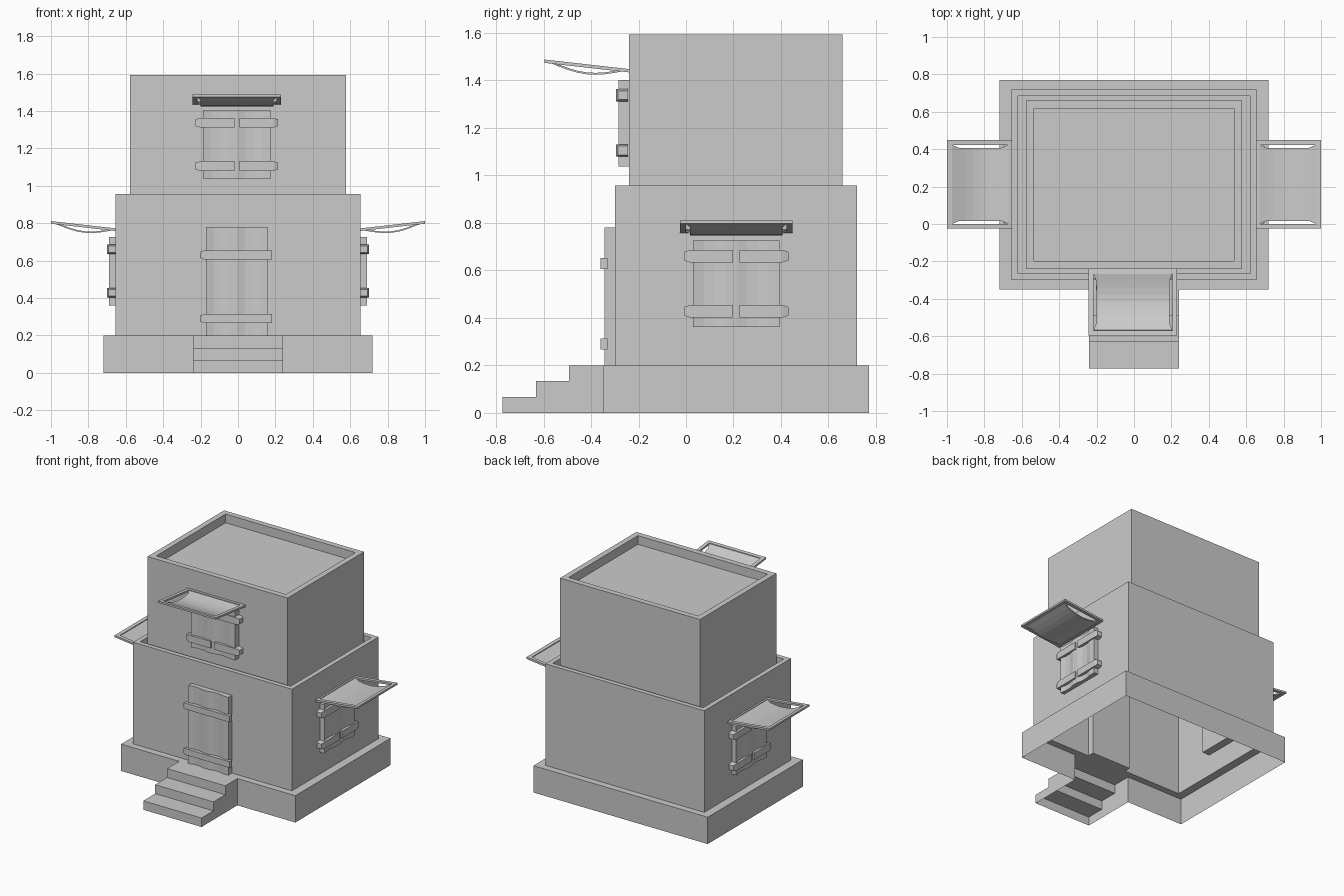
import bpy, bmesh, math
from mathutils import Matrix

cube = bpy.data.objects.get("Cube")
if cube:
    bpy.data.objects.remove(cube, do_unlink=True)

plaster = bpy.data.materials.new("light_grey")
plaster.use_nodes = True
GREY = (0.6, 0.6, 0.6, 1)
plaster.diffuse_color = GREY
plaster.node_tree.nodes["Principled BSDF"].inputs["Base Color"].default_value = GREY


def finish(name, bm, place=None):
    """Turn a bmesh into a placed, flat shaded object."""
    bmesh.ops.recalc_face_normals(bm, faces=bm.faces)
    mesh = bpy.data.meshes.new(name)
    bm.to_mesh(mesh)
    bm.free()
    mesh.materials.append(plaster)
    obj = bpy.data.objects.new(name, mesh)
    bpy.context.collection.objects.link(obj)
    if place:
        obj.matrix_world = place
    return obj


def skin(bm, loops, cap_start=False, cap_end=False):
    """Join closed loops of points with quads."""
    rings = [[bm.verts.new(p) for p in loop] for loop in loops]
    for a, b in zip(rings, rings[1:]):
        for i in range(len(a)):
            j = (i + 1) % len(a)
            bm.faces.new((a[i], a[j], b[j], b[i]))
    if cap_start:
        bm.faces.new(rings[0])
    if cap_end:
        bm.faces.new(rings[-1])


def rect(hx, hy, z):
    cy = 0.21
    return [(-hx, cy - hy, z), (hx, cy - hy, z), (hx, cy + hy, z), (-hx, cy + hy, z)]


# Plinth: open below, with a gap in its front behind the steps
STEP_X = 0.24
bm = bmesh.new()
skin(bm, [rect(0.718, 0.56, 0), rect(0.718, 0.56, 0.2), rect(0.655, 0.51, 0.2)])
for side in (-STEP_X, STEP_X):
    bmesh.ops.bisect_plane(bm, geom=bm.verts[:] + bm.edges[:] + bm.faces[:],
                           plane_co=(side, 0, 0), plane_no=(1, 0, 0))
gap = [f for f in bm.faces if abs(f.calc_center_median().x) < 0.1
       and f.calc_center_median().y < -0.345]
bmesh.ops.delete(bm, geom=gap, context='FACES')
finish("plinth", bm)


# Storeys: open shells with a parapet and a sunken roof
def storey(name, hx, hy, bottom, top, rim):
    bm = bmesh.new()
    deck = top - 0.065
    skin(bm, [rect(hx, hy, bottom), rect(hx, hy, top),
              rect(hx - rim, hy - rim, top), rect(hx - rim, hy - rim, deck)], cap_end=True)
    finish(name, bm)


storey("lower_storey", 0.655, 0.51, 0.2, 0.957, 0.035)
storey("upper_storey", 0.577, 0.45, 0.89, 1.593, 0.042)

# Steps: hollow from below and behind
profile = [(-0.772, 0)]
for i in range(3):
    y = -0.772 + 0.14 * i
    z = 0.2 * (i + 1) / 3
    profile += [(y, z), (y + 0.14, z)]
profile[-1] = (-0.35, 0.2)
profile.append((-0.35, 0))
bm = bmesh.new()
sides = [[bm.verts.new((x, y, z)) for y, z in profile] for x in (-STEP_X, STEP_X)]
for side in sides:
    bm.faces.new(side)
for i in range(len(profile) - 2):
    bm.faces.new((sides[0][i], sides[0][i + 1], sides[1][i + 1], sides[1][i]))
finish("front_steps", bm)


# Rippled plank panel; local -y points out of the wall
def panel(name, place, half_width, z0, z1, front, back):
    count = 8
    ripple = (0, 1, 1, 0)
    outline = []
    for i in range(count + 1):
        x = -half_width + 2 * half_width * i / count
        outline.append((x, -front + 0.01 * ripple[i % 4]))
    outline += [(half_width, back), (-half_width, back)]
    bm = bmesh.new()
    skin(bm, [[(x, y, z) for x, y in outline] for z in (z0, z1)], True, True)
    finish(name, bm, place)


# Strap across the planks, with a tapered hinge end at x1
def strap(name, place, x0, x1, tip, z, front, back, half=0.026):
    def section(x, f, h):
        return [(x, -f, z - h), (x, -back, z - h), (x, -back, z + h), (x, -f, z + h)]
    bm = bmesh.new()
    skin(bm, [section(x0, front, half), section(x1, front, half),
              section(x1 + tip, front - 0.008, half * 0.7)], True, True)
    finish(name, bm, place)


# Awning: tilted frame holding a sagging, pinched sheet
def awning(name, place, half_width, z, reach):
    rise = 0.04
    rail = 0.026

    def height(d):
        return z + rise * d / reach

    def frame_loop(inset, dz):
        w = half_width - inset
        return [(x, -d, height(d) + dz) for x, d in
                ((-w, inset), (w, inset), (w, reach - inset), (-w, reach - inset))]
    bm = bmesh.new()
    loops = [frame_loop(0, -0.006), frame_loop(0, 0.008),
             frame_loop(rail, 0.008), frame_loop(rail, -0.006)]
    skin(bm, loops + [loops[0]])
    bmesh.ops.remove_doubles(bm, verts=bm.verts, dist=0.0001)
    finish(name + "_frame", bm, place)

    bm = bmesh.new()
    rows = []
    steps = 8
    for i in range(steps + 1):
        s = i / steps
        d = rail + s * (reach - 2 * rail)
        w = half_width - rail - 0.016 * min(1, 8 * s, 8 * (1 - s))
        sag = 0.03 * math.sin(math.pi * s)
        rows.append([bm.verts.new((x, -d, height(d) - sag)) for x in (-w, w)])
    for a, b in zip(rows, rows[1:]):
        bm.faces.new((a[0], a[1], b[1], b[0]))
    sheet = finish(name + "_sheet", bm, place)
    thick = sheet.modifiers.new("thickness", 'SOLIDIFY')
    thick.thickness = 0.008
    thick.offset = 0


# Shuttered windows, each under an awning
def window(name, place):
    panel(name + "_shutters", place, 0.182, -0.182, 0.182, 0.045, 0.05)
    for label, z in (("lower", -0.115), ("upper", 0.117)):
        for side, sx in (("right", -1), ("left", 1)):
            flip = place @ Matrix.Diagonal((sx, 1, 1, 1))
            strap(f"{name}_{label}_{side}_strap", flip, 0.014, 0.195, 0.025, z, 0.055, 0.005)
    awning(name + "_awning", place, 0.237, 0.22, 0.355)


window("front_window", Matrix.Translation((-0.006, -0.24, 1.22)))
for name, sx in (("left_window", 1), ("right_window", -1)):
    window(name, Matrix.Translation((0.645 * sx, 0.212, 0.543))
           @ Matrix.Rotation(sx * math.pi / 2, 4, 'Z'))

# Front door with two straps
door = Matrix.Translation((-0.005, -0.3, 0.2))
panel("front_door", door, 0.165, 0, 0.58, 0.043, 0.05)
mirrored = door @ Matrix.Diagonal((-1, 1, 1, 1))
for label, z in (("lower", 0.09), ("upper", 0.43)):
    strap(f"front_door_{label}_strap", mirrored, -0.188, 0.178, 0.02, z, 0.06, 0.03, 0.023)
